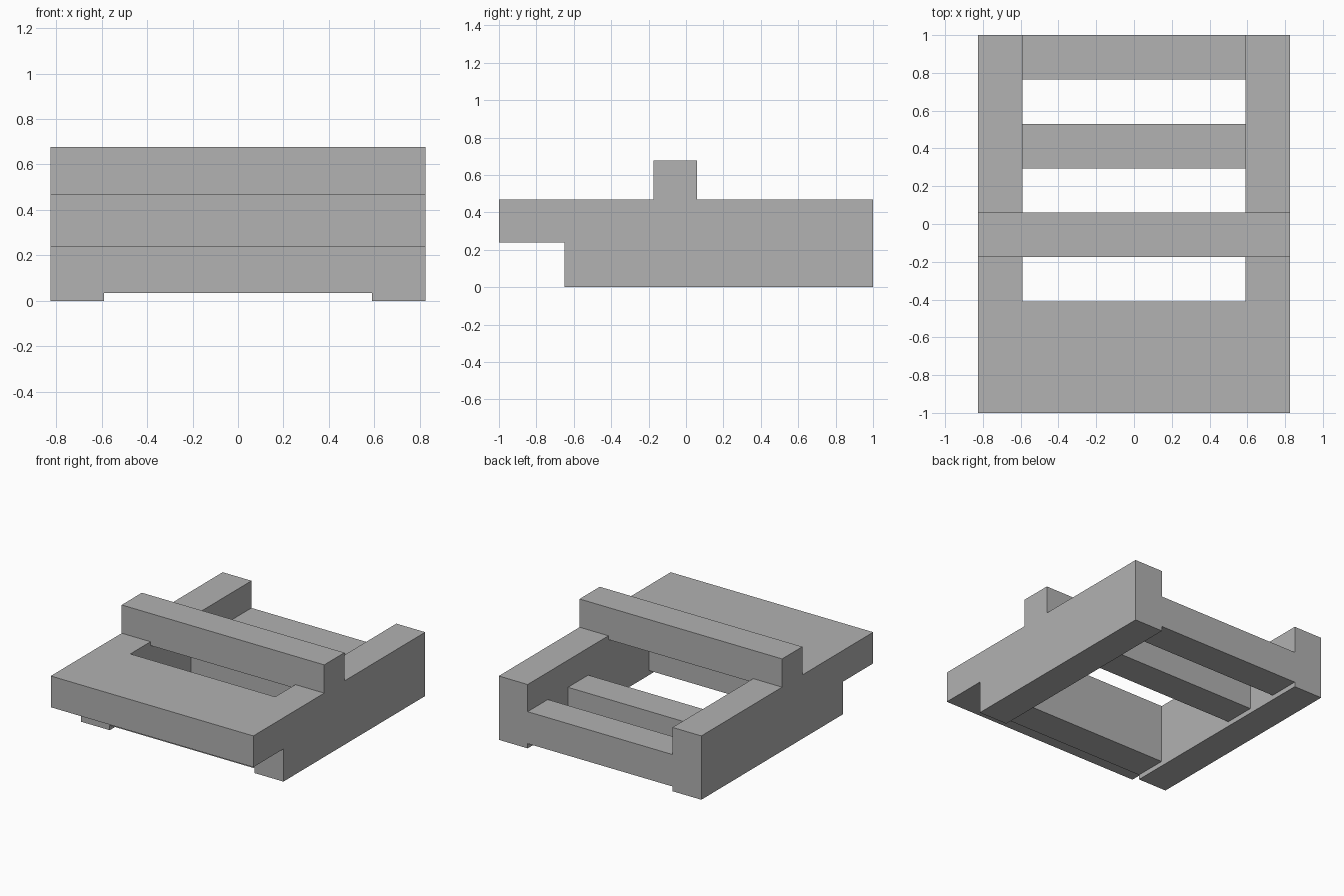
import bpy
import bmesh
from mathutils import Vector

cube = bpy.data.objects.get("Cube")
if cube:
    bpy.data.objects.remove(cube, do_unlink=True)

grey = bpy.data.materials.new("plain grey")
grey.use_nodes = True
colour = (0.445, 0.445, 0.445, 1)
grey.diffuse_color = colour
grey.node_tree.nodes["Principled BSDF"].inputs["Base Color"].default_value = colour

HALF, INNER = 0.825, 0.59      # outer and inner half widths
DECK, STEP, GAP = 0.47, 0.24, 0.035
BOARD = 0.235                  # board width and thickness


def extrude(name, profile, start, end, axis):
    """Extrude a 2D profile: (y, z) along x, or (x, z) along y."""
    bm = bmesh.new()
    if axis == "x":
        points = [(start, a, b) for a, b in profile]
        move = Vector((end - start, 0, 0))
    else:
        points = [(a, start, b) for a, b in profile]
        move = Vector((0, end - start, 0))
    face = bm.faces.new([bm.verts.new(p) for p in points])
    result = bmesh.ops.extrude_face_region(bm, geom=[face])
    bmesh.ops.translate(bm, vec=move, verts=[
        g for g in result["geom"] if isinstance(g, bmesh.types.BMVert)])
    bmesh.ops.recalc_face_normals(bm, faces=bm.faces)
    mesh = bpy.data.meshes.new(name)
    bm.to_mesh(mesh)
    bm.free()
    mesh.materials.append(grey)
    obj = bpy.data.objects.new(name, mesh)
    bpy.context.collection.objects.link(obj)
    return obj


# Side rails, notched under the front
rail = [(-1, STEP), (-0.65, STEP), (-0.65, 0), (1, 0), (1, DECK), (-1, DECK)]
extrude("left_rail", rail, INNER, HALF, "x")
extrude("right_rail", rail, -HALF, -INNER, "x")

# Front deck with the board beneath its rear edge
deck = [(-1, STEP), (-0.65, STEP), (-0.65, GAP), (-0.41, GAP),
        (-0.41, DECK), (-1, DECK)]
extrude("front_deck", deck, -INNER, INNER, "x")

# Low boards between the rails at the back
for name, y in (("middle_board", 0.295), ("back_board", 1 - BOARD)):
    board = [(y, GAP), (y + BOARD, GAP),
             (y + BOARD, GAP + BOARD), (y, GAP + BOARD)]
    extrude(name, board, -INNER, INNER, "x")

# Raised cross beam, let down slightly between the rails
drop, top = DECK - 0.028, 0.678
beam = [(-HALF, DECK), (-INNER, DECK), (-INNER, drop), (INNER, drop),
        (INNER, DECK), (HALF, DECK), (HALF, top), (-HALF, top)]
extrude("cross_beam", beam, -0.175, 0.06, "y")
